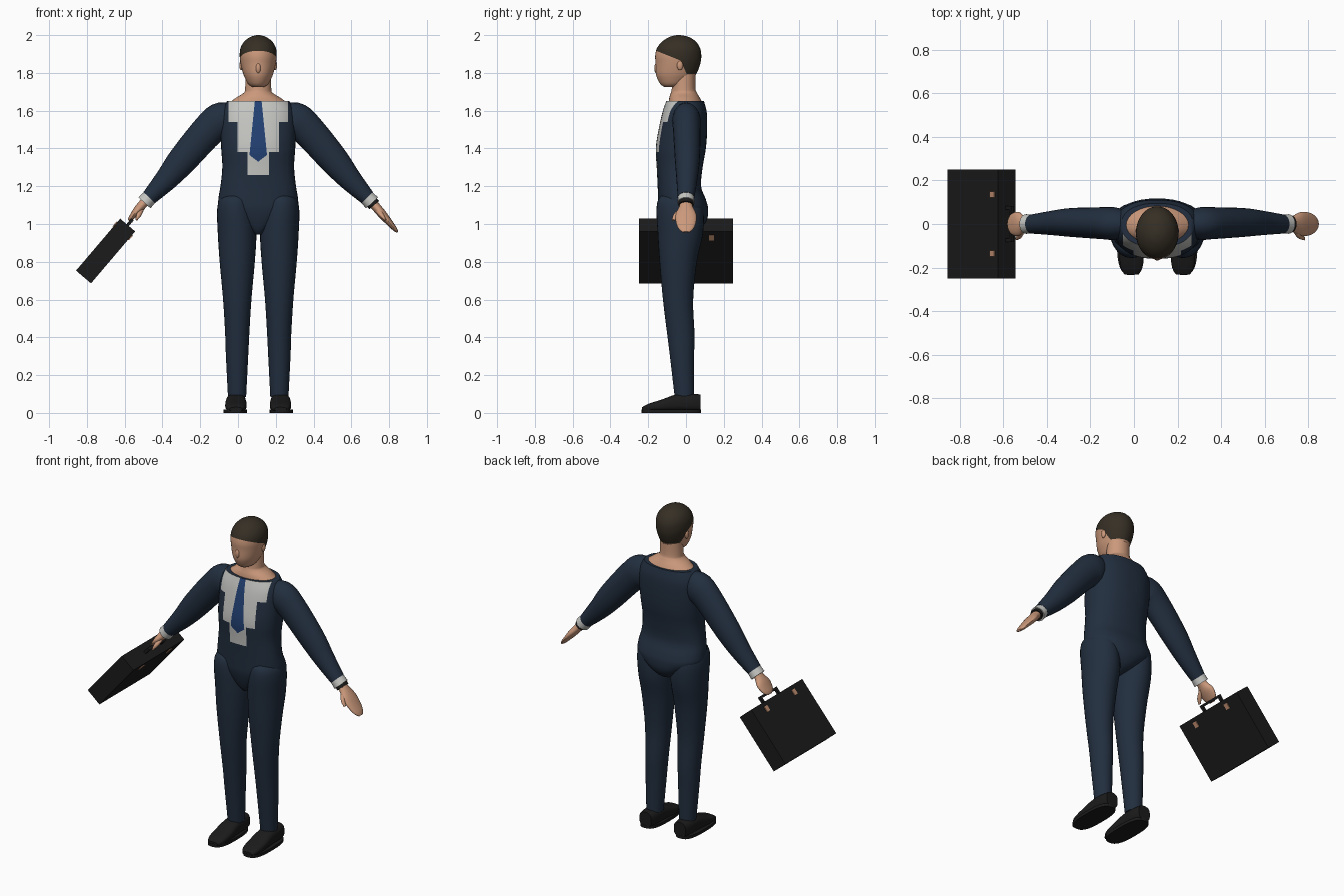
import bpy, bmesh, math
from mathutils import Vector, Matrix

if "Cube" in bpy.data.objects:
    bpy.data.objects.remove(bpy.data.objects["Cube"])

CX = 0.107  # the figure stands off-centre, balanced by the case


def material(name, *rgb):
    m = bpy.data.materials.new(name)
    m.use_nodes = True
    m.diffuse_color = (*rgb, 1)
    bsdf = next(n for n in m.node_tree.nodes if n.type == 'BSDF_PRINCIPLED')
    bsdf.inputs["Base Color"].default_value = (*rgb, 1)
    bsdf.inputs["Roughness"].default_value = 0.8
    return m


NAVY = material("navy suit", 0.016, 0.028, 0.050)
SHIRT = material("shirt grey", 0.56, 0.56, 0.54)
TIE = material("tie blue", 0.016, 0.052, 0.17)
SKIN = material("skin", 0.60, 0.32, 0.20)
HAIR = material("hair brown", 0.036, 0.028, 0.018)
BLACK = material("black leather", 0.011, 0.011, 0.011)
COPPER = material("copper", 0.52, 0.27, 0.16)


def finish(name, bm, mats, x=CX, angle=40):
    bmesh.ops.recalc_face_normals(bm, faces=bm.faces)
    me = bpy.data.meshes.new(name)
    bm.to_mesh(me)
    bm.free()
    for m in mats:
        me.materials.append(m)
    ob = bpy.data.objects.new(name, me)
    ob.location.x = x
    bpy.context.collection.objects.link(ob)
    bpy.ops.object.select_all(action='DESELECT')
    ob.select_set(True)
    bpy.context.view_layer.objects.active = ob
    bpy.ops.object.shade_smooth_by_angle(angle=math.radians(angle))
    return ob


def smooth_rows(rows, steps):
    """Catmull-Rom interpolation of rows of numbers."""
    pts = [Vector(r) for r in rows]
    out = []
    for i in range(len(pts) - 1):
        a, b, c, d = pts[max(i - 1, 0)], pts[i], pts[i + 1], pts[min(i + 2, len(pts) - 1)]
        for k in range(steps):
            t = k / steps
            out.append(b + (c - a) * (t / 2) + (a * 2 - b * 5 + c * 4 - d) * (t * t / 2)
                       + (b * 3 - a - c * 3 + d) * (t ** 3 / 2))
    return out + [pts[-1]]


def skin_rings(rings, n=32, p=2.0):
    """Bridge superelliptic rings (centre, half axis, half axis) into a closed form."""
    bm = bmesh.new()
    loops = []
    for c, u, v in rings:
        loop = []
        for k in range(n):
            a = 2 * math.pi * k / n
            x, y = (math.copysign(abs(f) ** (2 / p), f) for f in (math.cos(a), math.sin(a)))
            loop.append(bm.verts.new(c + u * x + v * y))
        loops.append(loop)
    for a, b in zip(loops, loops[1:]):
        for k in range(n):
            j = (k + 1) % n
            bm.faces.new((a[k], a[j], b[j], b[k]))
    bm.faces.new(loops[0])
    bm.faces.new(loops[-1])
    return bm


def upright(rows, side=1, steps=4, n=32, p=2.0):
    """Rows: height, centre x, half width, front y, back y."""
    return skin_rings([(Vector((side * x, (f + b) / 2, z)), Vector((w, 0, 0)), Vector((0, (b - f) / 2, 0)))
                       for z, x, w, f, b in smooth_rows(rows, steps)], n, p)


def limb(rows, side=1, steps=4, n=24):
    """Rows: x, y, z, thickness radius, y radius; rings follow the path."""
    rows = smooth_rows(rows, steps)
    rings = []
    for i, r in enumerate(rows):
        t = rows[min(i + 1, len(rows) - 1)] - rows[max(i - 1, 0)]
        nrm = Vector((-t[2] * side, 0, t[0])).normalized()
        rings.append((Vector((r[0] * side, r[1], r[2])), nrm * r[3], Vector((0, r[4], 0))))
    return skin_rings(rings, n)


def cut(bm, co, no):
    bmesh.ops.bisect_plane(bm, geom=bm.verts[:] + bm.edges[:] + bm.faces[:], dist=1e-5,
                           plane_co=co, plane_no=no)


# Jacket, with shirt and tie cut into the chest
bm = upright([(0.945, 0, 0.02, -0.09, 0.0), (0.97, 0, 0.055, -0.11, 0.07), (1.02, 0, 0.13, -0.13, 0.11),
              (1.08, 0, 0.205, -0.145, 0.117), (1.13, 0, 0.211, -0.148, 0.105), (1.2, 0, 0.2, -0.15, 0.08),
              (1.3, 0, 0.19, -0.155, 0.088), (1.4, 0, 0.196, -0.16, 0.105), (1.5, 0, 0.2, -0.145, 0.112),
              (1.59, 0, 0.195, -0.125, 0.11), (1.65, 0, 0.165, -0.105, 0.095)], n=40, p=2.3)
SHIRT_STEPS = [(0.157, 1.54), (0.11, 1.38), (0.057, 1.26)]
TIE_LOW, TIE_TIP = 1.365, 1.33
for w, z in SHIRT_STEPS:
    cut(bm, (0, 0, z), (0, 0, 1))
    for s in (-1, 1):
        cut(bm, (s * w, 0, 0), (1, 0, 0))
cut(bm, (0, 0, TIE_LOW), (0, 0, 1))
for s in (-1, 1):
    cut(bm, (s * 0.018, 0, 1.65), (s, 0, 0.1))
    cut(bm, (0, 0, TIE_TIP), (s * (TIE_LOW - TIE_TIP), 0, -0.046))
for f in bm.faces:
    c = f.calc_center_median()
    if c.y < -0.02 and f.normal.z < 0.9 and c.z < 1.649:
        if any(abs(c.x) < w and c.z > z for w, z in SHIRT_STEPS):
            f.material_index = 1
        half = 0.018 + (1.65 - c.z) * 0.1 if c.z > TIE_LOW else (c.z - TIE_TIP) * 0.046 / (TIE_LOW - TIE_TIP)
        if abs(c.x) < half:
            f.material_index = 2
finish("jacket", bm, [NAVY, SHIRT, TIE], angle=60)

# Neck and bare collar area
finish("neck", upright([(1.645, 0, 0.15, -0.092, 0.085), (1.67, 0, 0.115, -0.088, 0.072),
                        (1.695, 0, 0.076, -0.08, 0.058), (1.72, 0, 0.069, -0.075, 0.05),
                        (1.82, 0, 0.066, -0.07, 0.05)]), [SKIN])

# Head with a hair cap divided off by three planes
bm = upright([(1.725, 0, 0.03, -0.115, -0.04), (1.74, 0, 0.052, -0.135, 0.0), (1.77, 0, 0.069, -0.152, 0.035),
              (1.8, 0, 0.081, -0.16, 0.058), (1.85, 0, 0.093, -0.161, 0.076), (1.89, 0, 0.098, -0.163, 0.081),
              (1.93, 0, 0.094, -0.154, 0.075), (1.965, 0, 0.075, -0.127, 0.053), (1.99, 0, 0.042, -0.088, 0.015),
              (2.0, 0, 0.008, -0.05, -0.03)], n=40)
HAIRLINES = [(Vector((0, -0.04, 1.87)), Vector((0, 0.37, 0.93))),
             (Vector((0, -0.03, 1.87)), Vector((0, 0.9, 0.4))),
             (Vector((0, 0, 1.795)), Vector((0, 0, 1)))]
for co, no in HAIRLINES:
    cut(bm, co, no)
for f in bm.faces:
    c = f.calc_center_median()
    brow, temple, nape = ((c - co).dot(no) > 0 for co, no in HAIRLINES)
    f.material_index = int(brow or (temple and nape))
finish("head", bm, [SKIN, HAIR], angle=60)


def ellipsoid(name, loc, size, mat):
    bm = bmesh.new()
    bmesh.ops.create_uvsphere(bm, u_segments=16, v_segments=10, radius=1,
                              matrix=Matrix.Translation(loc) @ Matrix.Diagonal((*size, 1)))
    finish(name, bm, [mat])


ellipsoid("nose", (0, -0.155, 1.825), (0.014, 0.013, 0.028), SKIN)

# Parts that come in pairs
for s, label in ((1, "left"), (-1, "right")):
    ellipsoid(label + "_ear", (s * 0.09, -0.032, 1.84), (0.01, 0.016, 0.026), SKIN)
    finish(label + "_leg", upright(
        [(1.165, 0.115, 0.015, -0.09, -0.03), (1.14, 0.12, 0.075, -0.14, 0.05), (1.08, 0.12, 0.097, -0.156, 0.09),
         (0.95, 0.112, 0.102, -0.15, 0.09), (0.8, 0.111, 0.093, -0.14, 0.058), (0.6, 0.111, 0.075, -0.122, 0.038),
         (0.42, 0.111, 0.064, -0.1, 0.045), (0.3, 0.112, 0.059, -0.085, 0.043), (0.085, 0.112, 0.048, -0.06, 0.042)],
        s), [NAVY])
    finish(label + "_arm", limb(
        [(0.11, 0, 1.55, 0.07, 0.05), (0.19, 0.002, 1.55, 0.095, 0.074), (0.26, 0.004, 1.5, 0.088, 0.073),
         (0.398, 0.007, 1.342, 0.078, 0.066), (0.483, 0.005, 1.24, 0.062, 0.056),
         (0.577, 0, 1.14, 0.042, 0.044)], s), [NAVY])
    finish(label + "_cuff", limb([(0.565, 0, 1.152, 0.04, 0.042), (0.602, 0, 1.112, 0.043, 0.045)], s, 1), [SHIRT])

    # Hand: open on the left, closed around the handle on the right
    r = 1 if s > 0 else 0.62
    hand = [(0, 0.025, 0.032), (0.035, 0.024, 0.036), (0.09, 0.023, 0.055),
            (0.15, 0.017, 0.052), (0.19, 0.012, 0.038), (0.212, 0.005, 0.018)]
    finish(label + "_hand", limb([(0.6 + 0.65 * d * r, 0, 1.118 - 0.76 * d * r, t, w) for d, t, w in hand], s), [SKIN])
    finish(label + "_thumb", limb([(0.6 + 0.03 * r, -0.022, 1.08, 0.014, 0.014),
                                   (0.6 + 0.05 * r, -0.05, 1.05, 0.013, 0.016),
                                   (0.6 + 0.075 * r, -0.067, 1.02, 0.005, 0.008)], s, n=12), [SKIN])

    # Shoe upper runs heel to toe, over a flat sole
    shoe = smooth_rows([(0.078, 0.04, 0.098), (0.03, 0.05, 0.1), (-0.05, 0.053, 0.098), (-0.13, 0.057, 0.07),
                        (-0.2, 0.05, 0.048), (-0.232, 0.032, 0.03)], 3)
    finish(label + "_shoe", skin_rings([(Vector((s * 0.118, y, h / 2 + 0.004)), Vector((w, 0, 0)),
                                         Vector((0, 0, h / 2 - 0.004))) for y, w, h in shoe], p=2.8), [BLACK])
    finish(label + "_sole", upright([(0, 0.122, 0.063, -0.235, 0.08), (0.018, 0.122, 0.063, -0.235, 0.08)],
                                    s, 1, p=2.8), [BLACK])

finish("watch_strap", limb([(0.599, 0, 1.118, 0.034, 0.04), (0.614, 0, 1.1, 0.034, 0.04)], 1, 1), [BLACK])

# Briefcase, tilted in line with the arm
TILT = Matrix.Translation((-0.701, 0, 0.857)) @ Matrix.Rotation(0.705, 4, 'Y')


def case_box(name, loc, size, mat):
    bm = bmesh.new()
    bmesh.ops.create_cube(bm, size=1, matrix=TILT @ Matrix.Translation(loc) @ Matrix.Diagonal((*size, 1)))
    finish(name, bm, [mat], x=0)


case_box("briefcase", (0, 0, 0), (0.104, 0.5, 0.361), BLACK)
for s, label in ((1, "back"), (-1, "front")):
    case_box(label + "_clasp", (0, s * 0.135, 0.14), (0.114, 0.028, 0.034), COPPER)
    case_box(label + "_handle_post", (0, s * 0.075, 0.195), (0.016, 0.016, 0.04), BLACK)
case_box("handle_grip", (0, 0, 0.213), (0.018, 0.166, 0.014), BLACK)
